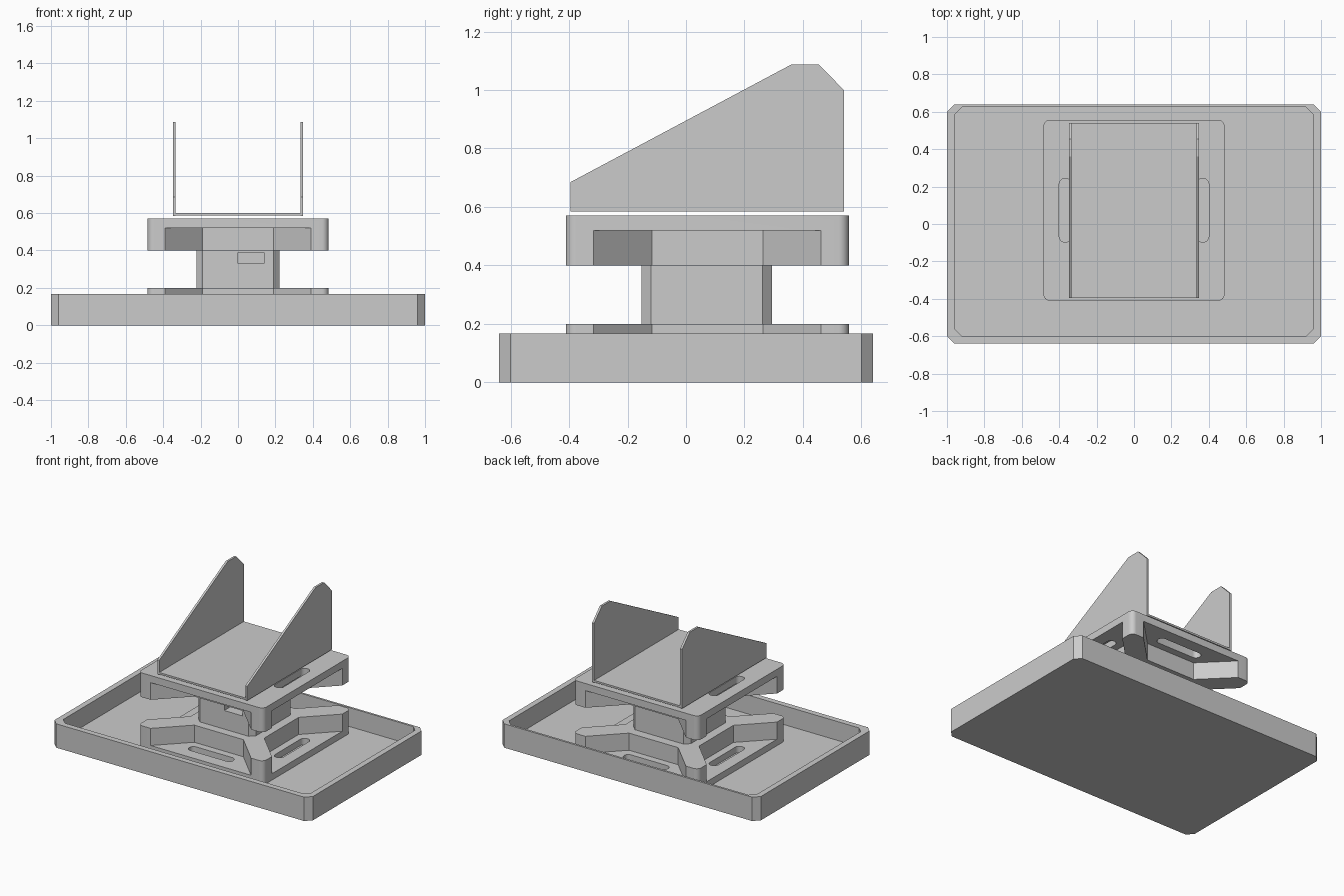
import bpy, bmesh
from math import pi, sin, cos
from mathutils import Matrix

cube = bpy.data.objects.get("Cube")
if cube:
    bpy.data.objects.remove(cube, do_unlink=True)

grey = bpy.data.materials.new("plain grey")
grey.use_nodes = True
grey.diffuse_color = (0.6, 0.6, 0.6, 1)
grey.node_tree.nodes["Principled BSDF"].inputs["Base Color"].default_value = (0.6, 0.6, 0.6, 1)


def prism(name, outline, low, high, matrix=Matrix()):
    """Extrude a closed xy outline from low to high, then place it."""
    bm = bmesh.new()
    face = bm.faces.new([bm.verts.new((x, y, low)) for x, y in outline])
    grown = bmesh.ops.extrude_face_region(bm, geom=[face])["geom"]
    moved = [v for v in grown if isinstance(v, bmesh.types.BMVert)]
    bmesh.ops.translate(bm, verts=moved, vec=(0, 0, high - low))
    bmesh.ops.transform(bm, verts=bm.verts, matrix=matrix)
    bmesh.ops.recalc_face_normals(bm, faces=bm.faces)
    mesh = bpy.data.meshes.new(name)
    bm.to_mesh(mesh)
    bm.free()
    mesh.materials.append(grey)
    obj = bpy.data.objects.new(name, mesh)
    bpy.context.collection.objects.link(obj)
    return obj


def box_outline(x0, x1, y0, y1, r, steps=1):
    """Rectangle with chamfered (one step) or rounded corners."""
    centres = [(x1 - r, y1 - r), (x0 + r, y1 - r), (x0 + r, y0 + r), (x1 - r, y0 + r)]
    points = []
    for i, (cx, cy) in enumerate(centres):
        for k in range(steps + 1):
            a = (i + k / steps) * pi / 2
            points.append((cx + r * cos(a), cy + r * sin(a)))
    return points


def cut(obj, cutter):
    mod = obj.modifiers.new("cut", 'BOOLEAN')
    mod.operation, mod.solver, mod.object = 'DIFFERENCE', 'EXACT', cutter
    bpy.context.view_layer.objects.active = obj
    bpy.ops.object.modifier_apply(modifier=mod.name)
    bpy.data.objects.remove(cutter, do_unlink=True)


# Tray with chamfered corners
tray = prism("tray", box_outline(-1, 1, -0.64, 0.64, 0.04), 0, 0.167)
cut(tray, prism("tray_hollow", box_outline(-0.96, 0.96, -0.60, 0.625, 0.04), 0.035, 0.3))

# Brackets: square block, a tapered pocket and a slot on each side
MID_Y = 0.073
HALF = 0.484
pocket = [(-0.19, -0.285), (0.19, -0.285), (0.49, -0.585), (-0.49, -0.585)]
slot = box_outline(-0.17, 0.17, -0.40, -0.335, 0.03, 6)


def bracket(name, low, high, pocket_low, pocket_high):
    place = Matrix.Translation((0, MID_Y, 0))
    block = prism(name, box_outline(-HALF, HALF, -HALF, HALF, 0.035, 8), low, high, place)
    for i in range(4):
        turn = place @ Matrix.Rotation(i * pi / 2, 4, 'Z')
        cut(block, prism("pocket_cutter", pocket, pocket_low, pocket_high, turn))
        cut(block, prism("slot_cutter", slot, low - 0.1, high + 0.1, turn))
    bpy.ops.object.select_all(action='DESELECT')
    block.select_set(True)
    bpy.context.view_layer.objects.active = block
    bpy.ops.object.shade_smooth_by_angle(angle=0.5)


bracket("lower_bracket", 0.03, 0.20, 0.08, 0.3)
bracket("upper_bracket", 0.40, 0.57, 0.3, 0.52)

# Column with a small window in its front
column = prism("column", box_outline(-0.222, 0.222, -0.152, 0.295, 0.033), 0.19, 0.41)
cut(column, prism("window_cutter", box_outline(0, 0.14, -0.3, -0.04, 0.0001), 0.33, 0.388))

# Cradle: thin floor and two sloping side walls
prism("cradle_floor", [(-0.34, -0.395), (0.34, -0.395), (0.34, 0.54), (-0.34, 0.54)], 0.587, 0.6)
wall = [(-0.395, 0.585), (0.54, 0.585), (0.54, 1.0), (0.455, 1.087), (0.36, 1.087), (-0.395, 0.685)]
upright = Matrix(((0, 0, 1, 0), (1, 0, 0, 0), (0, 1, 0, 0), (0, 0, 0, 1)))
for name, x in (("left_wall", 0.333), ("right_wall", -0.348)):
    prism(name, wall, x, x + 0.015, upright)
